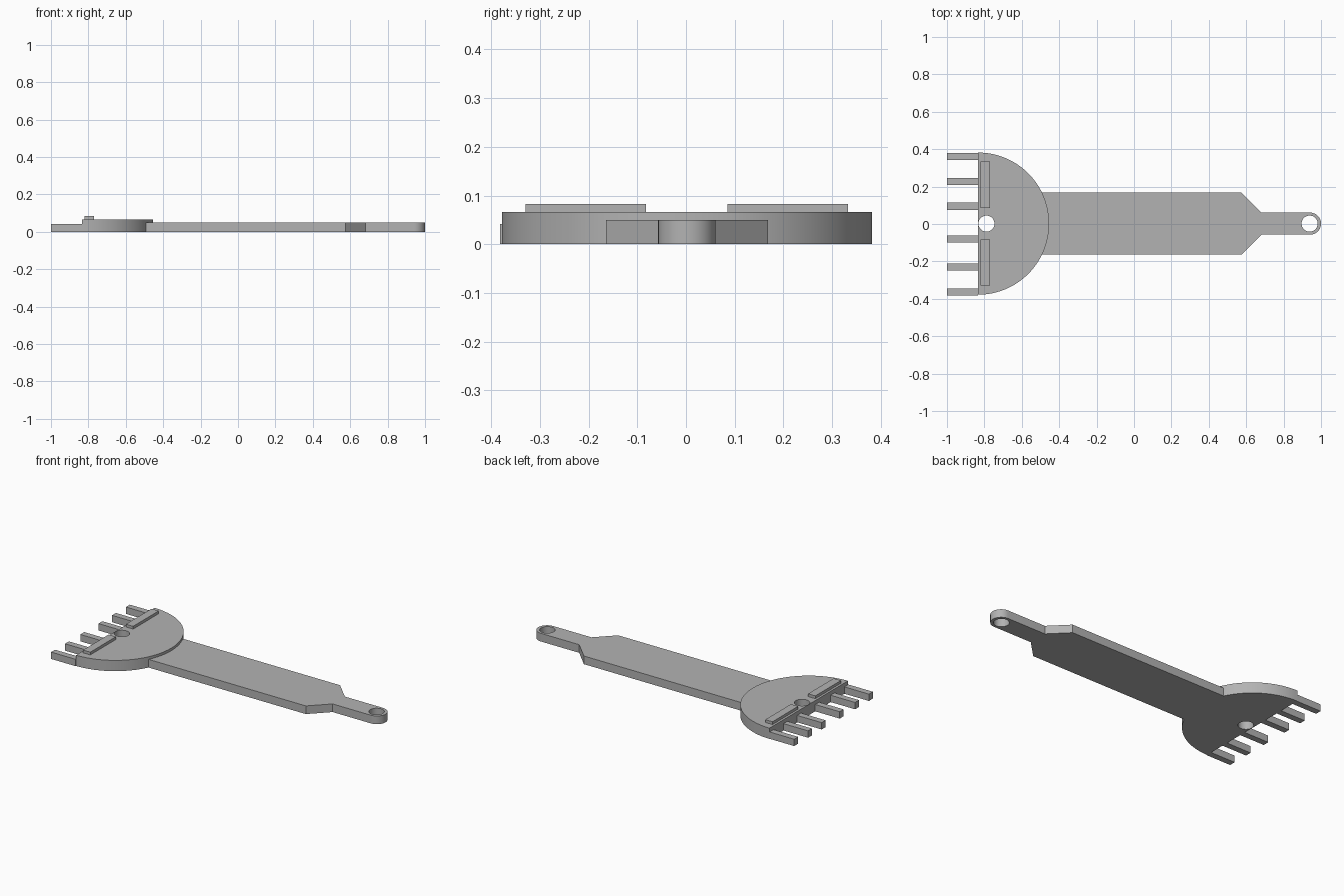
import bpy, bmesh
from math import cos, sin, asin, pi

cube = bpy.data.objects.get("Cube")
if cube:
    bpy.data.objects.remove(cube)

MID = 0.002             # long axis of the tool
HEAD_X, HEAD_R = -0.834, 0.38
HOLE_R = 0.043

grey = bpy.data.materials.new("plain grey")
grey.use_nodes = True
colour = (0.45, 0.45, 0.45, 1)
grey.diffuse_color = colour
grey.node_tree.nodes["Principled BSDF"].inputs["Base Color"].default_value = colour


def arc(cx, cy, r, start, end, steps):
    return [(cx + r * cos(start + (end - start) * i / steps),
             cy + r * sin(start + (end - start) * i / steps)) for i in range(steps + 1)]


def plate(name, loops, height):
    """Extrude an outline, with further loops as holes, up from the ground."""
    curve = bpy.data.curves.new(name, 'CURVE')
    curve.dimensions = '2D'
    curve.fill_mode = 'BOTH'
    curve.extrude = height / 2
    for loop in loops:
        spline = curve.splines.new('POLY')
        spline.points.add(len(loop) - 1)
        for point, (x, y) in zip(spline.points, loop):
            point.co = (x, y, 0, 1)
        spline.use_cyclic_u = True
    ob = bpy.data.objects.new(name, curve)
    bpy.context.collection.objects.link(ob)
    bpy.ops.object.select_all(action='DESELECT')
    ob.select_set(True)
    bpy.context.view_layer.objects.active = ob
    bpy.ops.object.convert(target='MESH')
    ob = bpy.context.view_layer.objects.active
    bm = bmesh.new()
    bm.from_mesh(ob.data)
    bmesh.ops.translate(bm, verts=bm.verts, vec=(0, 0, height / 2))
    bmesh.ops.remove_doubles(bm, verts=bm.verts, dist=0.0001)
    bmesh.ops.recalc_face_normals(bm, faces=bm.faces)
    bm.to_mesh(ob.data)
    bm.free()
    ob.data.materials.clear()
    ob.data.materials.append(grey)
    bpy.ops.object.shade_smooth_by_angle()
    return ob


def box(name, x0, x1, y0, y1, z0, z1):
    bm = bmesh.new()
    bmesh.ops.create_cube(bm, size=1)
    bmesh.ops.scale(bm, verts=bm.verts, vec=(x1 - x0, y1 - y0, z1 - z0))
    bmesh.ops.translate(bm, verts=bm.verts,
                        vec=((x0 + x1) / 2, (y0 + y1) / 2, (z0 + z1) / 2))
    mesh = bpy.data.meshes.new(name)
    bm.to_mesh(mesh)
    bm.free()
    mesh.materials.append(grey)
    bpy.context.collection.objects.link(bpy.data.objects.new(name, mesh))


def hole(x):
    return arc(x, MID, HOLE_R, 0, 2 * pi, 40)[:-1]


# Half-round head with its hole
plate("head", [arc(HEAD_X, MID, HEAD_R, -pi / 2, pi / 2, 64), hole(-0.789)], 0.066)

# Handle: curved where it meets the head, tapered to a rounded hanging end
HALF, TIP, TIP_X = 0.166, 0.059, 0.941
bend = asin(HALF / HEAD_R)
outline = arc(HEAD_X, MID, HEAD_R, bend, -bend, 16)
outline += [(0.575, MID - HALF), (0.682, MID - TIP)]
outline += arc(TIP_X, MID, TIP, -pi / 2, pi / 2, 24)
outline += [(0.682, MID + TIP), (0.575, MID + HALF)]
plate("handle", [outline, hole(0.939)], 0.05)

# Six teeth along the straight edge
for i, y in enumerate((-0.363, -0.229, -0.08, 0.095, 0.227, 0.361)):
    box(f"tooth_{i + 1}", -1, HEAD_X, y - 0.019, y + 0.019, 0, 0.042)

# Two raised bars on the head
for name, y in (("right_bar", -0.206), ("left_bar", 0.209)):
    box(name, -0.82, -0.771, y - 0.124, y + 0.124, 0.06, 0.083)
